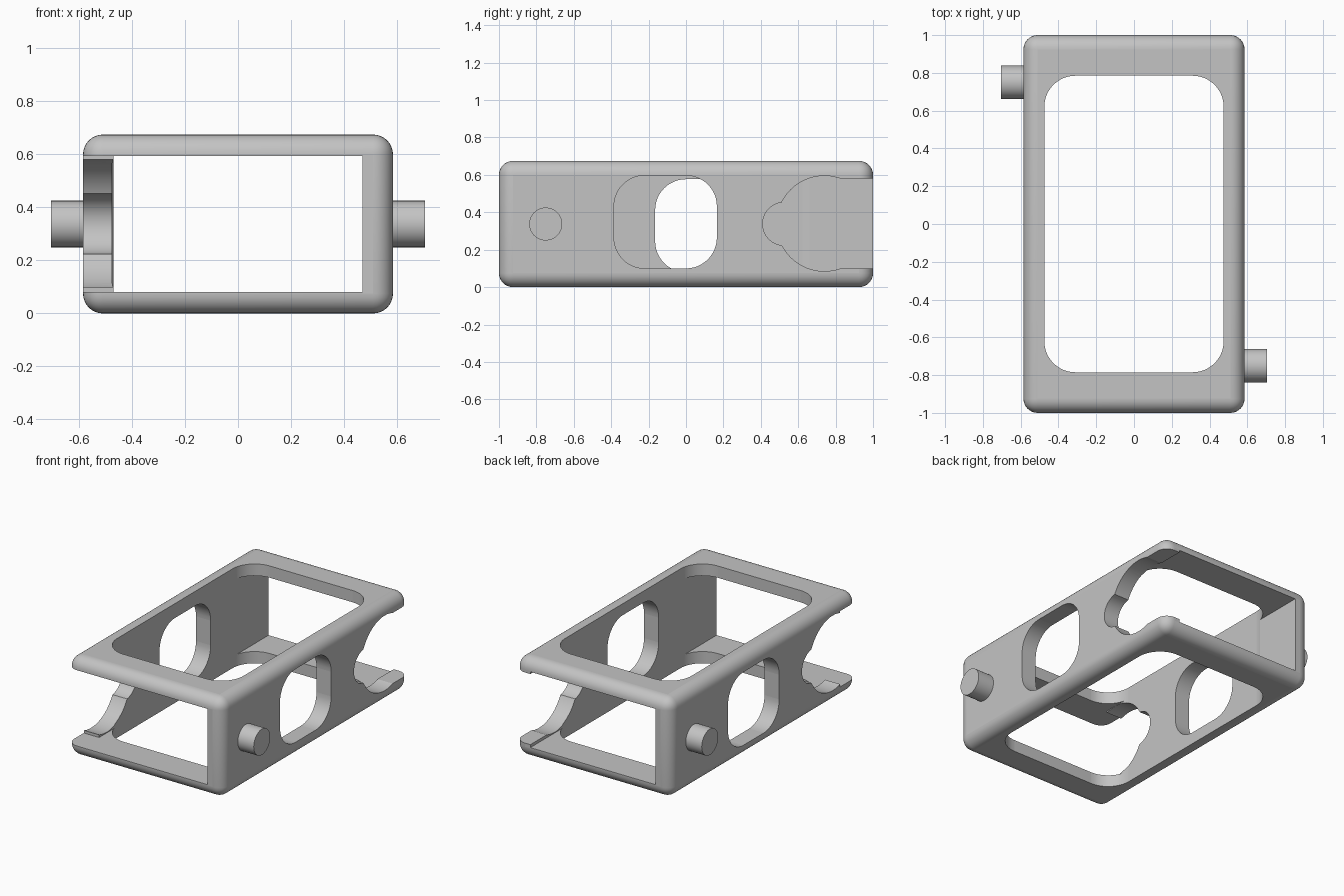
import bpy, bmesh, math
from mathutils import Vector

if "Cube" in bpy.data.objects:
    bpy.data.objects.remove(bpy.data.objects["Cube"], do_unlink=True)

W, L, H = 0.585, 1.0, 0.675      # half width, half length, height
MID = H / 2

grey = bpy.data.materials.new("plain grey")
grey.use_nodes = True
grey.diffuse_color = (0.55, 0.55, 0.55, 1)
grey.node_tree.nodes["Principled BSDF"].inputs["Base Color"].default_value = grey.diffuse_color


def make(name, bm):
    mesh = bpy.data.meshes.new(name)
    bmesh.ops.recalc_face_normals(bm, faces=bm.faces)
    bm.to_mesh(mesh)
    bm.free()
    mesh.materials.append(grey)
    obj = bpy.data.objects.new(name, mesh)
    bpy.context.collection.objects.link(obj)
    return obj


def rounded(a0, a1, b0, b1, r, steps=12):
    """Outline of a rectangle with rounded corners."""
    corners = [(a1 - r, b1 - r), (a0 + r, b1 - r), (a0 + r, b0 + r), (a1 - r, b0 + r)]
    pts = []
    for q, (a, b) in enumerate(corners):
        for i in range(steps + 1):
            t = math.pi / 2 * (q + i / steps)
            pts.append((a + r * math.cos(t), b + r * math.sin(t)))
    return pts


def rect(a0, a1, b0, b1):
    return [(a0, b0), (a1, b0), (a1, b1), (a0, b1)]


def circle(a, b, r, n=64):
    return [(a + r * math.cos(2 * math.pi * i / n), b + r * math.sin(2 * math.pi * i / n))
            for i in range(n)]


def prism(name, pts, axis, lo, hi):
    """Extrude an outline along x (outline in y, z) or z (outline in x, y)."""
    def place(p, d):
        return (d, *p) if axis == "x" else (*p, d)
    bm = bmesh.new()
    face = bm.faces.new([bm.verts.new(place(p, lo)) for p in pts])
    ext = bmesh.ops.extrude_face_region(bm, geom=[face])
    moved = [v for v in ext["geom"] if isinstance(v, bmesh.types.BMVert)]
    bmesh.ops.translate(bm, verts=moved, vec=Vector(place((0, 0), hi - lo)))
    return make(name, bm)


def smooth(obj):
    """Smooth the curved faces, keep the flat faces and hard edges crisp."""
    bpy.ops.object.select_all(action="DESELECT")
    obj.select_set(True)
    bpy.context.view_layer.objects.active = obj
    bpy.ops.object.shade_smooth_by_angle(angle=math.radians(30))
    for p in obj.data.polygons:
        if max(abs(c) for c in p.normal) > 0.9995:
            p.use_smooth = False


# Rounded outer block
bm = bmesh.new()
bmesh.ops.create_cube(bm, size=1)
bmesh.ops.scale(bm, verts=bm.verts, vec=(2 * W, 2 * L, H))
bmesh.ops.translate(bm, verts=bm.verts, vec=(0, 0, MID))
bmesh.ops.bevel(bm, geom=bm.edges[:], offset=0.075, segments=8, profile=0.5, affect="EDGES")
frame = make("frame", bm)

# Through cavity and the windows in top and bottom
cutters = [
    prism("cavity_cutter", rect(-1.2, 1.2, 0.08, 0.595), "x", -0.47, 0.47),
    prism("window_cutter", rounded(-0.475, 0.475, -0.785, 0.785, 0.165), "z", -0.2, 0.9),
]

# Side slots and open-ended keyholes, turned half round on the opposite wall
for s, slot_low, end_low, end_high in ((1, 0.10, 0.10, 0.58), (-1, 0.08, 0.08, 0.595)):
    lo, hi = sorted((s * 0.4, s * 0.7))
    y0, y1 = sorted((s * -0.385, s * 0.165))
    e0, e1 = sorted((s * 0.82, s * 1.2))
    cutters += [
        prism("slot_cutter", rounded(y0, y1, slot_low, slot_low + 0.497, 0.165), "x", lo, hi),
        prism("keyhole_cutter", circle(s * 0.74, 0.34, 0.255), "x", lo, hi),
        prism("keyhole_tip_cutter", circle(s * 0.525, 0.338, 0.115), "x", lo, hi),
        prism("open_end_cutter", rect(e0, e1, end_low, end_high), "x", lo, hi),
    ]

bpy.context.view_layer.objects.active = frame
for c in cutters:
    c.hide_render = True
    mod = frame.modifiers.new("cut", "BOOLEAN")
    mod.operation, mod.solver, mod.object = "DIFFERENCE", "EXACT", c
    bpy.ops.object.modifier_apply(modifier=mod.name)
for c in cutters:
    bpy.data.objects.remove(c, do_unlink=True)
smooth(frame)

# Pivot pegs at opposite corners
for name, s in (("left_peg", 1), ("right_peg", -1)):
    lo, hi = sorted((s * (W - 0.02), s * 0.705))
    smooth(prism(name, circle(s * -0.75, MID, 0.088), "x", lo, hi))
